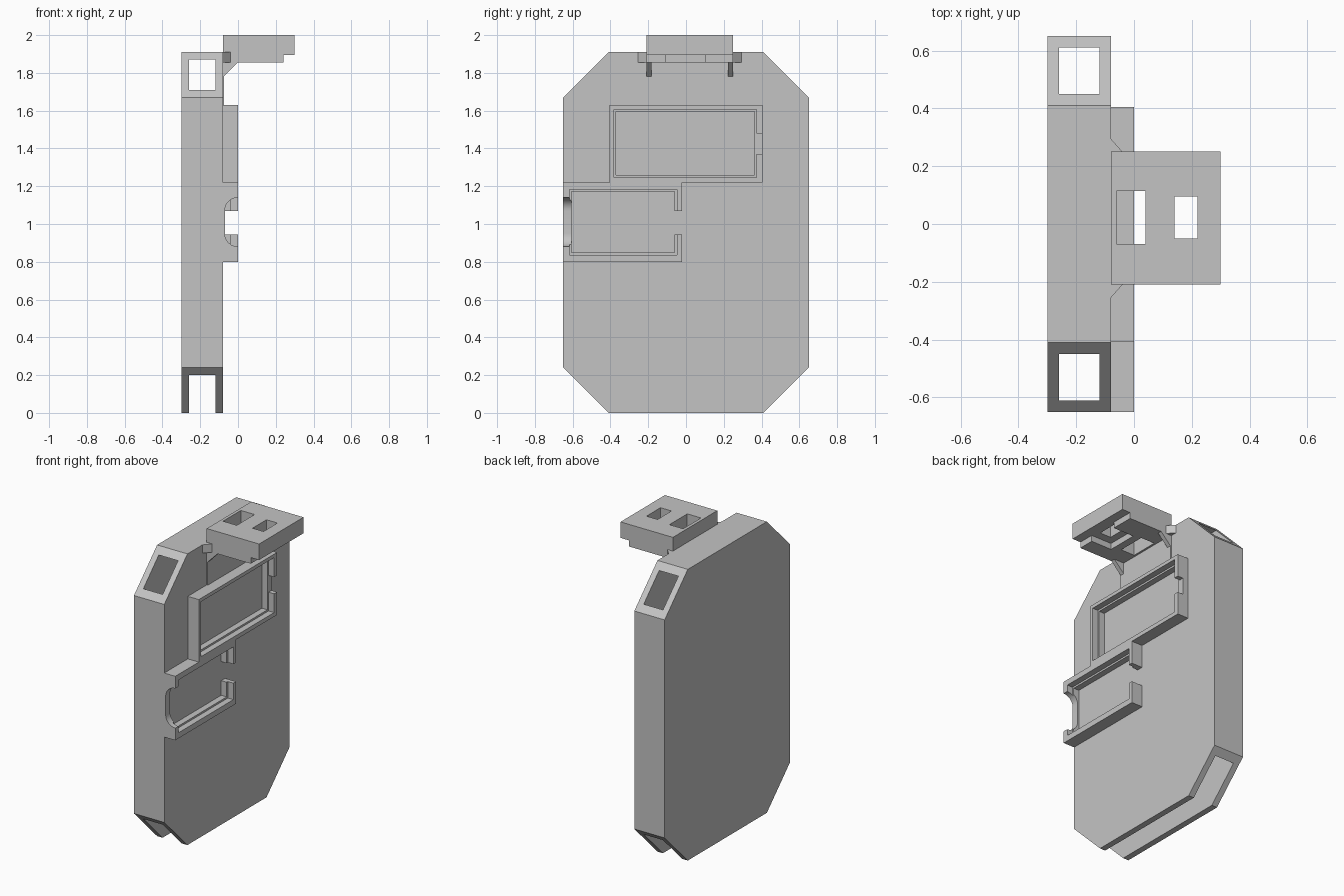
import bpy, bmesh, math
from mathutils import Vector

cube = bpy.data.objects.get("Cube")
if cube:
    bpy.data.objects.remove(cube, do_unlink=True)

grey = bpy.data.materials.new("plain_grey")
grey.use_nodes = True
grey.diffuse_color = (0.55, 0.55, 0.55, 1)
grey.node_tree.nodes["Principled BSDF"].inputs["Base Color"].default_value = (0.55, 0.55, 0.55, 1)


def prism(name, axis, outline, lo, hi):
    """Extrude a 2D outline along an axis; the outline uses the other two axes in order."""
    def place(p, d):
        co = list(p)
        co.insert("xyz".index(axis), d)
        return Vector(co)
    bm = bmesh.new()
    face = bm.faces.new([bm.verts.new(place(p, lo)) for p in outline])
    ext = bmesh.ops.extrude_face_region(bm, geom=[face])
    top = [v for v in ext["geom"] if isinstance(v, bmesh.types.BMVert)]
    bmesh.ops.translate(bm, verts=top, vec=place((0, 0), hi - lo))
    bmesh.ops.recalc_face_normals(bm, faces=bm.faces)
    mesh = bpy.data.meshes.new(name)
    bm.to_mesh(mesh)
    bm.free()
    mesh.materials.append(grey)
    obj = bpy.data.objects.new(name, mesh)
    bpy.context.collection.objects.link(obj)
    return obj


def box(name, x, y, z):
    return prism(name, "x", [(y[0], z[0]), (y[1], z[0]), (y[1], z[1]), (y[0], z[1])], *x)


def cut(target, *cutters):
    """Subtract each cutter from the target and remove it."""
    bpy.context.view_layer.objects.active = target
    for c in cutters:
        c.hide_render = True
        mod = target.modifiers.new("cut", "BOOLEAN")
        mod.operation = "DIFFERENCE"
        mod.solver = "EXACT"
        mod.object = c
        bpy.ops.object.modifier_apply(modifier=mod.name)
        bpy.data.objects.remove(c, do_unlink=True)


FACE = -0.08   # plane of the body face that carries the holders
LEDGE = -0.04  # level of the step inside the holders

# Hollow octagonal body, open through its bottom and corner chamfers
half = [(0.41, 0), (0.65, 0.24), (0.65, 1.67), (0.41, 1.91)]
body = prism("body_shell", "x", half + [(-y, z) for y, z in reversed(half)], -0.30, FACE)
cut(body, box("body_cavity", (-0.26, -0.12), (-0.61, 0.61), (-0.2, 1.87)))

# Two joined holders, each with a stepped pocket
holder = prism("pocket_holders", "x", [
    (-0.65, 0.80), (-0.02, 0.80), (-0.02, 1.22), (0.405, 1.22),
    (0.405, 1.63), (-0.406, 1.63), (-0.406, 1.22), (-0.65, 1.22)], FACE, 0)
for y0, y1, z0, z1 in [(-0.382, 0.374, 1.247, 1.607), (-0.617, -0.048, 0.837, 1.183)]:
    s = 0.012
    cut(holder,
        box("pocket_step", (LEDGE, 0.1), (y0, y1), (z0, z1)),
        box("pocket_floor", (-0.2, 0.1), (y0 + s, y1 - s), (z0 + s, z1 - s)))

# Rounded finger notch in the side wall
r = 0.07
steps = [math.radians(a) for a in range(0, 91, 9)]
arc_low = [(-r * math.sin(a), 0.95 - r * math.cos(a)) for a in steps]
arc_high = [(x, 2.02 - z) for x, z in reversed(arc_low)]
notch = prism("finger_notch", "y", [(0.1, 0.88)] + arc_low + arc_high + [(0.1, 1.14)], -0.8, -0.602)

# Cable gaps in the far walls
cut(holder, notch,
    box("lower_gap", (-0.2, 0.1), (-0.12, 0.05), (0.945, 1.07)),
    box("upper_gap", (LEDGE, 0.1), (0.33, 0.5), (1.37, 1.48)))

# Overhanging shelf with two windows and a recess beneath
Y0, Y1 = -0.21, 0.25
shelf = prism("top_shelf", "y", [
    (FACE, 1.855), (0.24, 1.855), (0.24, 1.895), (0.30, 1.895), (0.30, 2.0), (FACE, 2.0)], Y0, Y1)
cut(shelf,
    box("rear_window", (-0.06, 0.04), (-0.07, 0.115), (1.7, 2.2)),
    box("front_window", (0.14, 0.22), (-0.05, 0.095), (1.7, 2.2)),
    box("under_recess", (0.09, 0.4), (-0.105, 0.10), (1.7, 1.895)))

# Thin backing plate and braces for the shelf
box("shelf_backing", (FACE, -0.073), (Y0, Y1), (1.63, 1.856))
for side, inner, outer in [("right", Y0, Y0 - 0.045), ("left", Y1, Y1 + 0.045)]:
    inward = 0.028 if side == "right" else -0.028
    prism(side + "_lower_brace", "y",
          [(FACE, 1.775), (FACE, 1.856), (0, 1.856)], *sorted((inner, inner + inward)))
    prism(side + "_side_brace", "z",
          [(FACE, outer), (FACE, inner), (-0.04, inner)], 1.855, 1.91)

# Smooth the rounded notch, keeping all other edges crisp
bpy.ops.object.select_all(action="DESELECT")
holder.select_set(True)
bpy.context.view_layer.objects.active = holder
bpy.ops.object.shade_smooth_by_angle(angle=math.radians(25))
